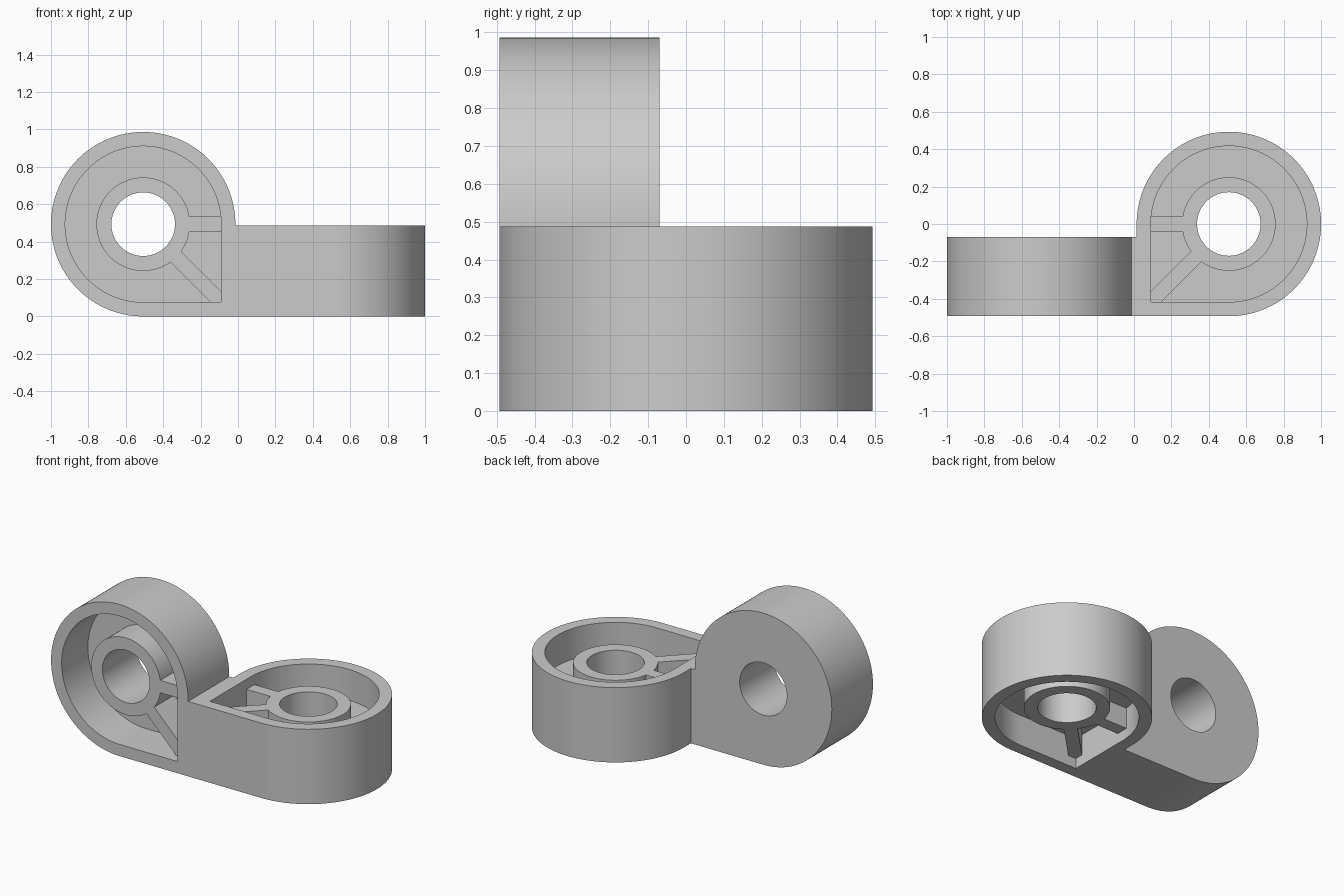
import bpy, bmesh
from math import sin, cos, asin, radians, tau
from mathutils import Matrix

if "Cube" in bpy.data.objects:
    bpy.data.objects.remove(bpy.data.objects["Cube"])

R, R_IN, R_HUB, R_BORE = 0.493, 0.417, 0.25, 0.17
CX = 0.507          # distance of each eye centre from the middle plane
RECESS = 0.066      # hub and ribs sit below the rim
RIB = 0.04          # half width of a rib


def arc(r, a0, a1, n):
    return [(r * cos(radians(a0 + (a1 - a0) * i / n)),
             r * sin(radians(a0 + (a1 - a0) * i / n))) for i in range(n + 1)]


def prism(name, pts, w0, w1, mat):
    """Extrude a counter-clockwise outline from w0 to w1 and place it."""
    bm = bmesh.new()
    low = [bm.verts.new((u, v, w0)) for u, v in pts]
    top = [bm.verts.new((u, v, w1)) for u, v in pts]
    bm.faces.new(low[::-1])
    bm.faces.new(top)
    n = len(pts)
    for i in range(n):
        j = (i + 1) % n
        bm.faces.new((low[i], low[j], top[j], top[i]))
    bm.transform(mat)
    me = bpy.data.meshes.new(name)
    bm.to_mesh(me)
    bm.free()
    ob = bpy.data.objects.new(name, me)
    bpy.context.collection.objects.link(ob)
    return ob


def boolean(ob, tool, op):
    mod = ob.modifiers.new(op, 'BOOLEAN')
    mod.operation, mod.solver, mod.object = op, 'EXACT', tool
    bpy.context.view_layer.objects.active = ob
    bpy.ops.object.modifier_apply(modifier=mod.name)
    bpy.data.objects.remove(tool)


def spokes():
    """Outline of the hub with one straight and one diagonal rib."""
    d = asin(RIB / R_HUB) * 360 / tau
    pts = arc(R_HUB, 225 + d - 360, 180 - d, 72)
    pts += [(-0.45, RIB), (-0.45, -RIB)]
    pts += arc(R_HUB, 180 + d, 225 - d, 8)
    k, s = 0.425, RIB * 0.7071
    pts += [(-k - s, -k + s), (-k + s, -k - s)]
    return pts


def eye(name, mat, w0, w1, step, pockets, spoke_range):
    # round body with a square corner reaching the middle plane
    body = arc(R, -90, 180, 120) + [(-R, step), (-CX, step), (-CX, -R)]
    ob = prism(name, body, w0, w1, mat)
    # pockets following the outline
    pocket = arc(R_IN, -90, 180, 108) + [(-R_IN, -R_IN)]
    for a, b in pockets:
        boolean(ob, prism("pocket_cutter", pocket, a, b, mat), 'DIFFERENCE')
    # hub, ribs and bore
    boolean(ob, prism("hub_and_ribs", spokes(), *spoke_range, mat), 'UNION')
    bore = arc(R_BORE, 0, 355, 71)
    boolean(ob, prism("bore_cutter", bore, w0 - 0.1, w1 + 0.1, mat), 'DIFFERENCE')
    return ob


# flat eye: axis vertical, pockets above and below a middle web
H = 0.487
flat = eye("flat_eye", Matrix.Translation((CX, 0, 0)), 0, H, -0.07,
           [(-0.1, 0.2), (H - 0.2, H + 0.1)], (RECESS, H - RECESS))

# upright eye: axis front to back, pocket open to the front, closed back
turn = Matrix(((-1, 0, 0, -CX), (0, 0, 1, 0), (0, 1, 0, R), (0, 0, 0, 1)))
upright = eye("upright_eye", turn, -R, -0.07, H - R,
              [(-R - 0.1, -R + 0.27)], (-R + RECESS, -R + 0.31))

# weld the two eyes into one bracket along the middle plane
bpy.ops.object.select_all(action='DESELECT')
flat.select_set(True)
upright.select_set(True)
bpy.context.view_layer.objects.active = upright
bpy.ops.object.join()
bracket = bpy.context.object
bracket.name = "double_eye_bracket"
bm = bmesh.new()
bm.from_mesh(bracket.data)
inner = [f for f in bm.faces if all(abs(v.co.x) < 1e-4 for v in f.verts)]
bmesh.ops.delete(bm, geom=inner, context='FACES')
bmesh.ops.remove_doubles(bm, verts=bm.verts, dist=1e-4)
bmesh.ops.dissolve_limit(bm, angle_limit=radians(0.5), verts=bm.verts, edges=bm.edges)
bm.to_mesh(bracket.data)
bm.free()
bpy.ops.object.shade_smooth_by_angle(angle=radians(30))
